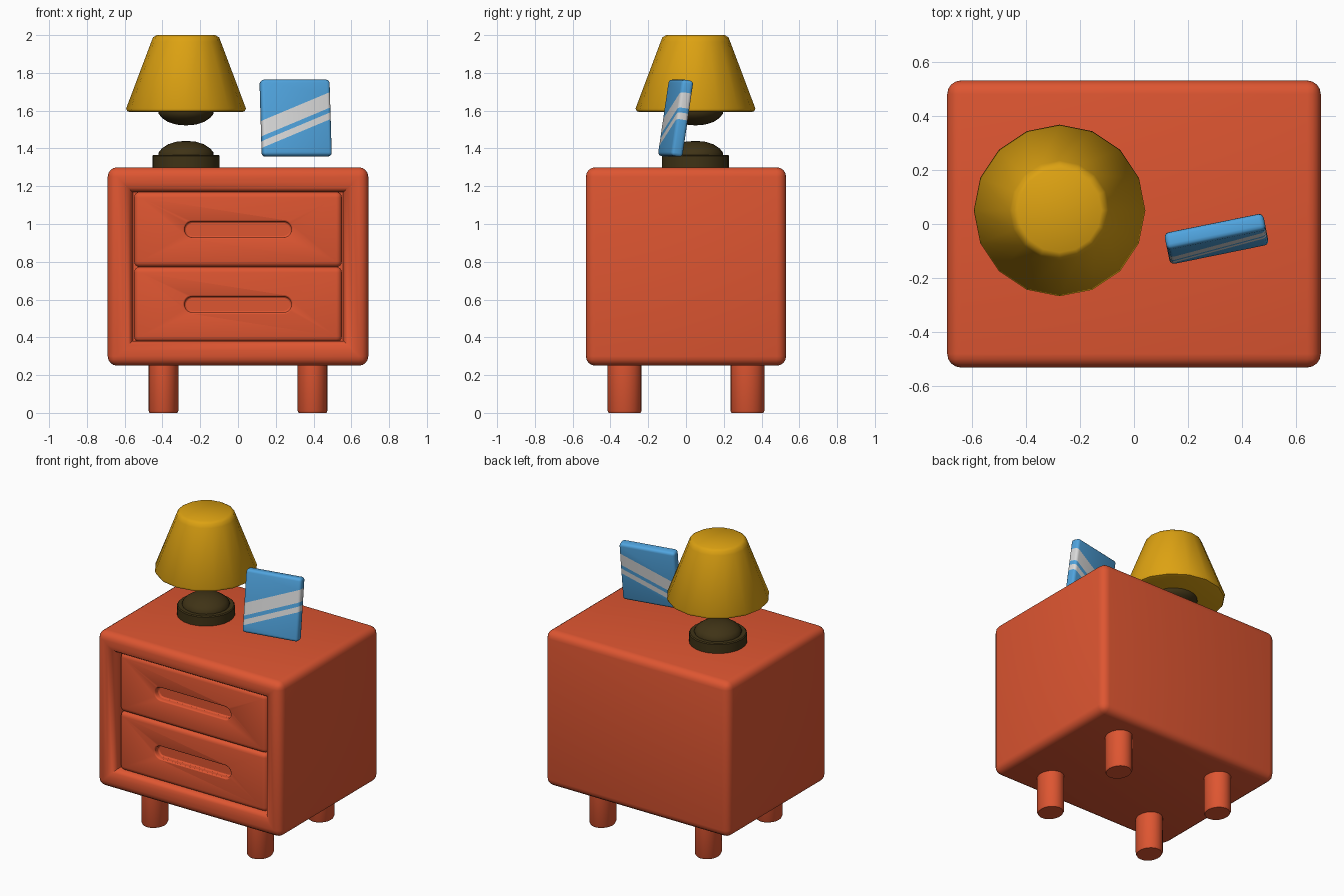
import bpy, bmesh, math
from mathutils import Matrix, Vector

if "Cube" in bpy.data.objects:
    bpy.data.objects.remove(bpy.data.objects["Cube"])


def mat(name, rgb):
    m = bpy.data.materials.new(name)
    m.diffuse_color = (*rgb, 1)
    m.use_nodes = True
    m.node_tree.nodes["Principled BSDF"].inputs["Base Color"].default_value = m.diffuse_color
    return m


ORANGE = mat("orange_red", (0.73, 0.092, 0.031))
YELLOW = mat("golden_yellow", (0.72, 0.36, 0.006))
BLUE = mat("sky_blue", (0.08, 0.37, 0.73))
GREY = mat("pale_grey", (0.70, 0.70, 0.70))
BROWN = mat("dark_brown", (0.05, 0.033, 0.008))


def finish(bm, name, mats, loc=(0, 0, 0), smooth=40):
    bmesh.ops.recalc_face_normals(bm, faces=bm.faces)
    me = bpy.data.meshes.new(name)
    bm.to_mesh(me)
    bm.free()
    ob = bpy.data.objects.new(name, me)
    ob.location = loc
    bpy.context.collection.objects.link(ob)
    for m in mats:
        me.materials.append(m)
    shade(ob, smooth)
    return ob


def activate(ob):
    bpy.ops.object.select_all(action='DESELECT')
    ob.select_set(True)
    bpy.context.view_layer.objects.active = ob


def shade(ob, angle):
    activate(ob)
    bpy.ops.object.shade_smooth_by_angle(angle=math.radians(angle))


def rounded_box(size, radius, segments=4):
    bm = bmesh.new()
    bmesh.ops.create_cube(bm, size=1, matrix=Matrix.Diagonal((*size, 1)))
    bmesh.ops.bevel(bm, geom=bm.edges[:], offset=radius, segments=segments,
                    profile=0.5, affect='EDGES', clamp_overlap=True)
    return bm


def lathe(name, profile, material, loc, sides=16, stretch=(1, 1), smooth=40):
    """Turn an (r, z) profile, starting and ending on the axis."""
    bm = bmesh.new()
    vs = [bm.verts.new((r, 0, z)) for r, z in profile]
    es = [bm.edges.new(p) for p in zip(vs, vs[1:])]
    bmesh.ops.spin(bm, geom=vs + es, cent=(0, 0, 0), axis=(0, 0, 1),
                   angle=math.tau, steps=sides, use_duplicate=False)
    bmesh.ops.remove_doubles(bm, verts=bm.verts, dist=0.0005)
    bmesh.ops.scale(bm, vec=(*stretch, 1), verts=bm.verts)
    return finish(bm, name, [material], loc, smooth)


# Cabinet body with a softly stepped recess in the front
bm = rounded_box((1.38, 1.06, 1.05), 0.05)
bm.normal_update()
front = max(bm.faces, key=lambda f: -f.normal.y * f.calc_area())
for thick, depth in ((0.03, 0), (0.03, -0.012), (0.02, -0.03), (0.004, -0.07)):
    bmesh.ops.inset_region(bm, faces=[front], thickness=thick, depth=depth,
                           use_even_offset=True)
finish(bm, "cabinet_body", [ORANGE], (0, 0, 0.775))

# Two drawers, each with a stadium-shaped finger slot
for label, z in (("lower", 0.574), ("upper", 0.971)):
    bm = rounded_box((1.10, 0.12, 0.398), 0.03)
    drawer = finish(bm, label + "_drawer", [ORANGE], (0, -0.425, z))

    bm = bmesh.new()
    ring = []
    for side in (1, -1):
        for i in range(13):
            a = -math.pi / 2 + math.pi * i / 12
            ring.append(bm.verts.new((side * (0.241 + 0.042 * math.cos(a)), -0.1,
                                      side * 0.042 * math.sin(a))))
    face = bm.faces.new(ring)
    ext = bmesh.ops.extrude_face_region(bm, geom=[face])
    for v in ext["geom"]:
        if isinstance(v, bmesh.types.BMVert):
            v.co.y = 0.04
    cutter = finish(bm, "slot_cutter", [ORANGE], (0, -0.485, z))
    cutter.hide_render = True

    bpy.context.view_layer.update()
    cut = drawer.modifiers.new("slot", 'BOOLEAN')
    cut.operation, cut.object, cut.solver = 'DIFFERENCE', cutter, 'EXACT'
    soft = drawer.modifiers.new("soft_edge", 'BEVEL')
    soft.width, soft.segments = 0.008, 2
    soft.limit_method, soft.angle_limit = 'ANGLE', math.radians(60)
    activate(drawer)
    for m in ("slot", "soft_edge"):
        bpy.ops.object.modifier_apply(modifier=m)
    bpy.data.objects.remove(cutter)
    shade(drawer, 50)

# Four legs
leg = [(0, 0), (0.93, 0), (1.0, 0.012), (1.0, 0.27), (0, 0.27)]
for xs, xn in ((-1, "left"), (1, "right")):
    for ys, yn in ((-1, "front"), (1, "back")):
        lathe(f"{yn}_{xn}_leg", leg, ORANGE, (xs * 0.395, ys * 0.325, 0),
              sides=20, stretch=(0.079, 0.09))

# Lamp: disc base, dome, bulb cup and tapered shade
LAMP = (-0.275, 0.05, 0)
lathe("lamp_base", [(0, 1.295), (0.178, 1.295), (0.178, 1.36), (0.172, 1.366),
                    (0, 1.366)], BROWN, LAMP, sides=24)
dome = [(0.146, 0), (0.146, 0.018), (0.128, 0.04), (0.095, 0.062),
        (0.05, 0.076), (0, 0.08)]
lathe("lamp_dome", [(0, 1.355)] + [(r, 1.36 + h) for r, h in dome],
      BROWN, LAMP, sides=20)
lathe("lamp_cup", [(0, 1.605)] + [(r, 1.602 - h) for r, h in dome],
      BROWN, LAMP, sides=20)
lathe("lamp_shade", [(0, 1.592), (0.295, 1.592), (0.311, 1.597), (0.317, 1.612),
                     (0.184, 1.965), (0.175, 1.988), (0.155, 2.0), (0, 2.0)],
      YELLOW, LAMP, smooth=50)

# Leaning picture frame, cut by slanted planes into stripes
bm = rounded_box((0.373, 0.064, 0.408), 0.018, 3)
SLOPE = 0.41
for h in (0.06, -0.022, -0.048, -0.084):
    bmesh.ops.bisect_plane(bm, geom=bm.verts[:] + bm.edges[:] + bm.faces[:],
                           plane_co=(0, 0, h), plane_no=Vector((-SLOPE, 0, 1)))
for f in bm.faces:
    c = f.calc_center_median()
    h = c.z - SLOPE * c.x
    f.material_index = int(-0.022 < h < 0.06 or -0.084 < h < -0.048)
frame = finish(bm, "picture_frame", [BLUE, GREY], (0.305, -0.055, 1.56))
frame.rotation_euler = (math.radians(-8.5), 0, math.radians(11.5))
